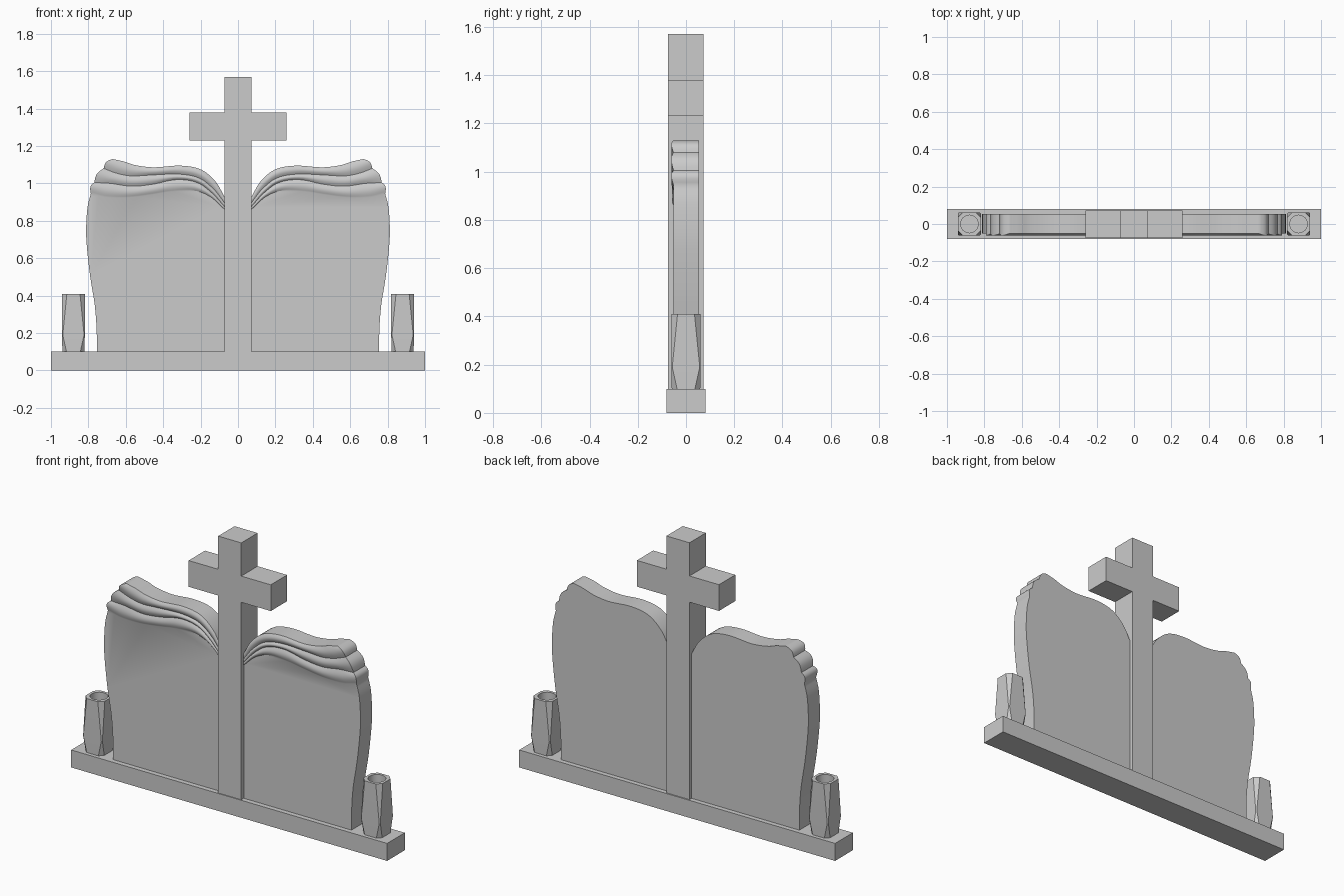
import bpy, bmesh, math
from mathutils import Vector

if "Cube" in bpy.data.objects:
    bpy.data.objects.remove(bpy.data.objects["Cube"])


def catmull(pts, n):
    """Smooth curve through 2D points, n steps per span."""
    p = [Vector(q) for q in pts]
    p = [2 * p[0] - p[1]] + p + [2 * p[-1] - p[-2]]
    out = []
    for i in range(1, len(p) - 2):
        a, b, c, d = p[i - 1:i + 3]
        for k in range(n):
            t = k / n
            out.append(0.5 * (2 * b + (c - a) * t + (2 * a - 5 * b + 4 * c - d) * t * t
                              + (3 * b - a - 3 * c + d) * t ** 3))
    return out + [p[-2]]


def finish(bm, name, smooth=False):
    bmesh.ops.remove_doubles(bm, verts=bm.verts, dist=1e-5)
    bmesh.ops.recalc_face_normals(bm, faces=bm.faces)
    me = bpy.data.meshes.new(name)
    bm.to_mesh(me)
    bm.free()
    ob = bpy.data.objects.new(name, me)
    bpy.context.collection.objects.link(ob)
    bpy.ops.object.select_all(action='DESELECT')
    ob.select_set(True)
    bpy.context.view_layer.objects.active = ob
    if smooth:
        bpy.ops.object.shade_smooth_by_angle(angle=math.radians(30))
    return ob


def prism(name, profile, y0, y1):
    """Front (x, z) profile extruded through the depth."""
    bm = bmesh.new()
    f = bm.faces.new([bm.verts.new((x, y0, z)) for x, z in profile])
    ext = bmesh.ops.extrude_face_region(bm, geom=[f])
    verts = [g for g in ext['geom'] if isinstance(g, bmesh.types.BMVert)]
    bmesh.ops.translate(bm, verts=verts, vec=(0, y1 - y0, 0))
    return finish(bm, name)


# Plinth and cross
prism("base", [(-1, 0), (1, 0), (1, 0.1), (-1, 0.1)], -0.08, 0.08)
w, a = 0.073, 0.26
right = [(w, 0.1), (w, 1.23), (a, 1.23), (a, 1.38), (w, 1.38), (w, 1.57)]
prism("cross", right + [(-x, z) for x, z in reversed(right)], -0.075, 0.073)

# Book halves: four lines bounding three page folds, from outer edge to spine
FOLDS = [
    [(.787, .945), (.7, .925), (.58, .925), (.46, .94), (.36, .955), (.24, .962), (.15, .93), (.071, .86)],
    [(.768, 1.005), (.68, 1.0), (.57, .985), (.46, .995), (.33, 1.02), (.22, 1.005), (.14, .95), (.071, .875)],
    [(.718, 1.08), (.65, 1.055), (.57, 1.04), (.46, 1.045), (.32, 1.05), (.21, 1.03), (.13, .97), (.071, .895)],
    [(.67, 1.13), (.61, 1.117), (.55, 1.098), (.45, 1.086), (.31, 1.095), (.2, 1.075), (.12, 1.01), (.071, .925)],
]
EDGE = [(.755, .1), (.756, .22), (.766, .35), (.79, .5), (.807, .65), (.812, .75), (.805, .87), (.787, .945)]
FRONT, BACK, SEG = -0.052, 0.053, 8


def book_half(name, side):
    lines = [catmull(l, 6) for l in FOLDS]
    n = len(lines[0])
    rows = []
    for j in range(3 * SEG + 1):
        b = min(j // SEG, 2)
        t = j / SEG - b
        s = math.sin(math.pi * t)
        row = []
        for i in range(n):
            p = lines[b][i].lerp(lines[b + 1][i], t)
            out = 0.014 * s * max(0, 1 - i / 5)      # rounded outer ends
            y = FRONT - 0.009 * s * min(1, 0.35 + (n - 1 - i) / 15)
            row.append((side * (p.x + out * 0.8), y, p.y + out * 0.6))
        rows.append(row)
    bm = bmesh.new()
    grid = [[bm.verts.new(c) for c in row] for row in rows]
    for r0, r1 in zip(grid, grid[1:]):
        for i in range(n - 1):
            bm.faces.new((r0[i], r0[i + 1], r1[i + 1], r1[i]))
    # plain front below the folds
    edge = [bm.verts.new((side * p.x, FRONT, p.y)) for p in catmull(EDGE, 4)[:-1]]
    foot = bm.verts.new((side * .071, FRONT, .1))
    bm.faces.new([foot] + edge + grid[0])
    # side walls and back
    loop = [foot] + edge + [r[0] for r in grid] + grid[-1][1:] + [r[-1] for r in grid[-2::-1]]
    back = [bm.verts.new((v.co.x, BACK, v.co.z)) for v in loop]
    for i in range(len(loop)):
        k = (i + 1) % len(loop)
        bm.faces.new((loop[i], loop[k], back[k], back[i]))
    bm.faces.new(back)
    return finish(bm, name, True)


# Vases: square section whose corner chamfers taper to nothing, with a round bore
def vase(name, cx):
    bm = bmesh.new()
    rings = []
    for z, h, c in ((.1, .059, .022), (.19, .061, .004), (.41, .061, .026)):
        k = h - c
        sec = [(h, -k), (h, k), (k, h), (-k, h), (-h, k), (-h, -k), (-k, -h), (k, -h)]
        rings.append([bm.verts.new((cx + x, y, z)) for x, y in sec])
    for r0, r1 in zip(rings, rings[1:]):
        for i in range(8):
            bm.faces.new((r0[i], r0[(i + 1) % 8], r1[(i + 1) % 8], r1[i]))
    bm.faces.new(rings[0])
    bm.faces.new(rings[-1])
    ob = finish(bm, name)
    bpy.ops.mesh.primitive_cylinder_add(vertices=32, radius=.047, depth=.4, location=(cx, 0, .41))
    cutter = bpy.context.object
    cutter.hide_render = True
    mod = ob.modifiers.new("bore", 'BOOLEAN')
    mod.operation, mod.object, mod.solver = 'DIFFERENCE', cutter, 'EXACT'
    bpy.context.view_layer.objects.active = ob
    bpy.ops.object.modifier_apply(modifier=mod.name)
    bpy.data.objects.remove(cutter)
    bpy.ops.object.select_all(action='DESELECT')
    ob.select_set(True)
    bpy.ops.object.shade_smooth_by_angle(angle=math.radians(12))


for label, side in (("left", -1), ("right", 1)):
    book_half(label + "_book_half", side)
    vase(label + "_vase", side * 0.88)
